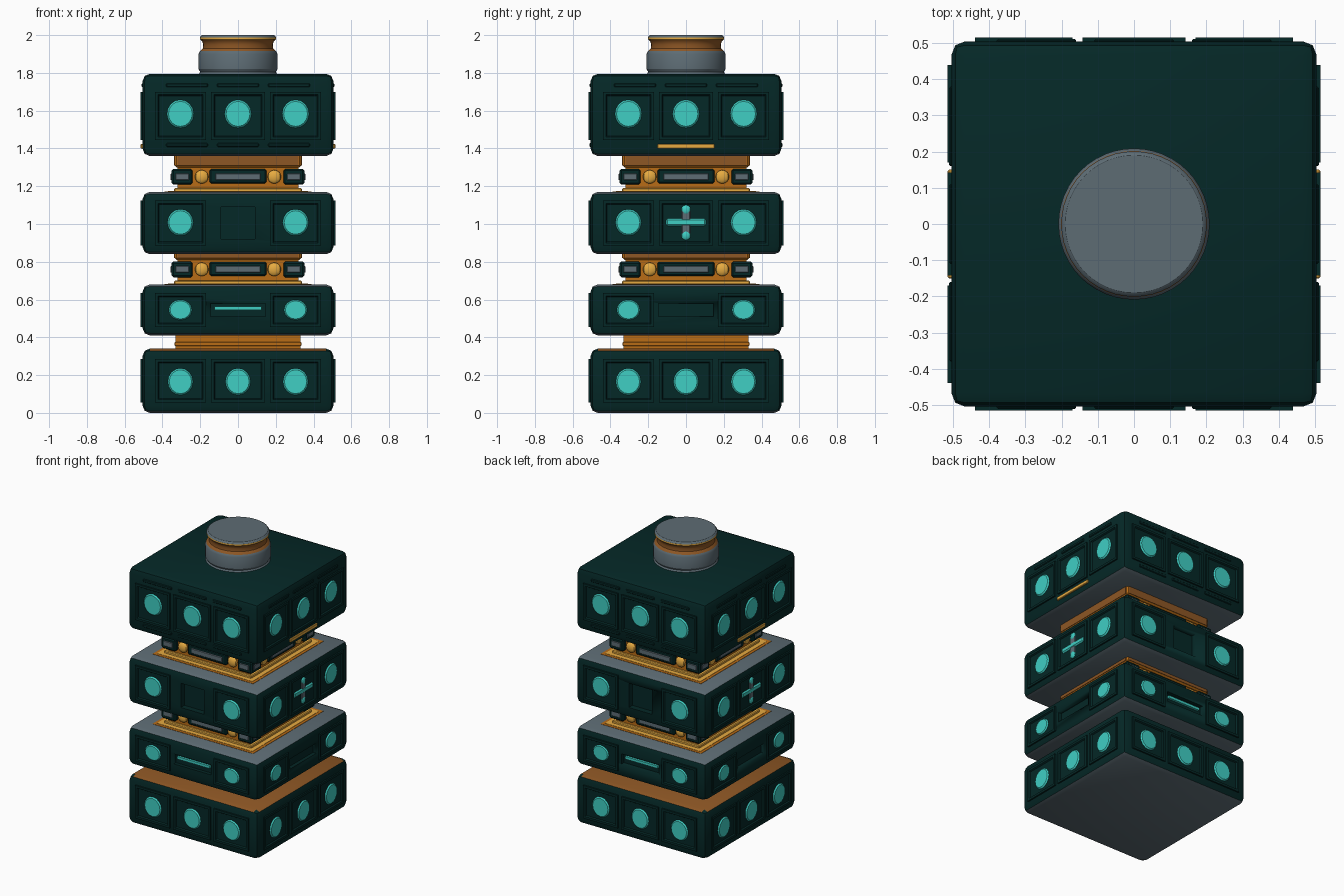
import bpy, bmesh, math
from mathutils import Matrix, Vector

if "Cube" in bpy.data.objects:
    bpy.data.objects.remove(bpy.data.objects["Cube"])


def mat(name, r, g, b):
    m = bpy.data.materials.new(name)
    m.diffuse_color = (r, g, b, 1)
    m.use_nodes = True
    m.node_tree.nodes["Principled BSDF"].inputs["Base Color"].default_value = m.diffuse_color
    return m


DARK = mat("dark_green", 0.0015, 0.021, 0.020)
TEAL = mat("teal", 0.05, 0.62, 0.55)
GREY = mat("slate_grey", 0.11, 0.15, 0.175)
BROWN = mat("brown", 0.27, 0.095, 0.018)
COPPER = mat("copper", 0.48, 0.15, 0.008)
GOLD = mat("gold", 0.90, 0.46, 0.06)


def finish(bm, name, mats, side=0, smooth=True):
    """Turn a bmesh into an object, rotated onto one of the four sides."""
    bmesh.ops.transform(bm, matrix=Matrix.Rotation(side * math.pi / 2, 4, 'Z'), verts=bm.verts)
    bmesh.ops.recalc_face_normals(bm, faces=bm.faces)
    me = bpy.data.meshes.new(name)
    bm.to_mesh(me)
    bm.free()
    ob = bpy.data.objects.new(name, me)
    bpy.context.collection.objects.link(ob)
    for m in mats:
        me.materials.append(m)
    if smooth:
        bpy.ops.object.select_all(action='DESELECT')
        ob.select_set(True)
        bpy.context.view_layer.objects.active = ob
        bpy.ops.object.shade_smooth_by_angle(angle=math.radians(30))
    return ob


def box_bm(x0, x1, y0, y1, z0, z1, bevel=0, seg=1):
    bm = bmesh.new()
    bmesh.ops.create_cube(bm, size=1)
    for v in bm.verts:
        v.co = Vector(((x0 + x1) / 2 + v.co.x * (x1 - x0), (y0 + y1) / 2 + v.co.y * (y1 - y0),
                       (z0 + z1) / 2 + v.co.z * (z1 - z0)))
    if bevel:
        bmesh.ops.bevel(bm, geom=bm.edges[:], offset=bevel, segments=seg, profile=0.5, affect='EDGES')
    return bm


def box(name, x0, x1, y0, y1, z0, z1, m, side=0, bevel=0):
    return finish(box_bm(x0, x1, y0, y1, z0, z1, bevel), name, [m], side)


def block(name, z0, z1, top, bottom, top_limit=0.9):
    """Big bevelled block with its top and underside coloured by direction."""
    bm = box_bm(-0.505, 0.505, -0.505, 0.505, z0, z1, 0.038, 2)
    bm.normal_update()
    for f in bm.faces:
        if f.normal.z > top_limit:
            f.material_index = 1
        elif f.normal.z < -0.8:
            f.material_index = 2
    return finish(bm, name, [DARK, top, bottom])


def cut(ob, x, z0, z1, depth, sides):
    """Recess a rectangle into the given sides."""
    for s in sides:
        c = box(ob.name + "_cutter", -x, x, -0.6, -0.505 + depth, z0, z1, DARK, s)
        c.hide_render = True
        md = ob.modifiers.new("recess", 'BOOLEAN')
        md.object, md.operation, md.solver = c, 'DIFFERENCE', 'EXACT'
        bpy.ops.object.select_all(action='DESELECT')
        bpy.context.view_layer.objects.active = ob
        ob.select_set(True)
        bpy.ops.object.modifier_apply(modifier=md.name)
        bpy.data.objects.remove(c)


def panel(name, x, w, z0, z1, side):
    """Raised plate with a sunken middle."""
    bm = box_bm(x - w / 2, x + w / 2, -0.515, -0.49, z0, z1)
    bm.normal_update()
    f = [f for f in bm.faces if f.normal.y < -0.9]
    bmesh.ops.inset_region(bm, faces=f, thickness=0.022)
    bmesh.ops.inset_region(bm, faces=f, thickness=0.008, depth=-0.009)
    finish(bm, name, [DARK], side)


def lamp(name, x, z, rx, rz, side):
    """Shallow domed round light."""
    bm = bmesh.new()
    bmesh.ops.create_cone(bm, cap_ends=True, segments=16, radius1=1, radius2=0.8, depth=1,
                          matrix=Matrix.Rotation(math.pi / 2, 4, 'X'))
    for v in bm.verts:
        v.co = Vector((x + v.co.x * rx, -0.506 + v.co.y * 0.016, z + v.co.z * rz))
    finish(bm, name, [TEAL], side)


def ball(name, x, y, z, r, m, side):
    bm = bmesh.new()
    bmesh.ops.create_uvsphere(bm, u_segments=12, v_segments=8, radius=r,
                              matrix=Matrix.Translation((x, y, z)) @ Matrix.Diagonal((1, 0.5, 1, 1)))
    finish(bm, name, [m], side)


# Four stacked blocks
base = block("base_block", 0.0, 0.34, BROWN, GREY)
lower = block("lower_block", 0.41, 0.68, GREY, GREY, 0.6)
middle = block("middle_block", 0.84, 1.17, GREY, GREY, 0.6)
upper = block("upper_block", 1.36, 1.795, DARK, GREY)
cut(lower, 0.145, 0.51, 0.58, 0.025, range(4))
cut(middle, 0.09, 0.92, 1.09, 0.04, (0, 2))

# Thin neck between base and lower block
box("low_neck", -0.33, 0.33, -0.33, 0.33, 0.33, 0.42, COPPER)
box("low_neck_rim", -0.336, 0.336, -0.336, 0.336, 0.355, 0.375, COPPER, bevel=0.003)

# Side panels and lights: z range, lamp height, lamp radii
ROWS = [("base", 0.055, 0.285, 0.165, 0.074, 0.079),
        ("lower", 0.455, 0.635, 0.545, 0.068, 0.060),
        ("middle", 0.885, 1.125, 1.008, 0.076, 0.078),
        ("upper", 1.445, 1.70, 1.583, 0.079, 0.083)]
for s in range(4):
    for n, z0, z1, zc, rx, rz in ROWS:
        for x in (-0.305, 0, 0.305):
            if x or n in ("base", "upper") or (n == "middle" and s % 2):
                panel(n + "_panel", x, 0.27 if x else 0.285, z0, z1, s)
            if x or n in ("base", "upper"):
                lamp(n + "_light", x, zc, rx, rz, s)
    # Trim strips above and below the upper panels
    for x in (-0.27, 0, 0.27):
        for z in (1.735, 1.418):
            if z > 1.5 or s % 2 == 0:
                box("trim_strip", x - 0.11, x + 0.11, -0.511, -0.49, z - 0.01, z + 0.01, DARK, s, 0.004)
    if s % 2:
        # Cross emblem and gold strip on left and right sides
        box("cross_bar", -0.105, 0.105, -0.514, -0.49, 0.99, 1.028, TEAL, s, 0.008)
        box("cross_post", -0.025, 0.025, -0.511, -0.49, 0.945, 1.075, GREY, s, 0.006)
        for z in (0.94, 1.075):
            ball("cross_tip", 0, -0.503, z, 0.026, TEAL, s)
        box("gold_strip", -0.15, 0.15, -0.515, -0.49, 1.400, 1.424, GOLD, s, 0.003)
    else:
        # Glowing slot line on front and back
        box("slot_line", -0.125, 0.125, -0.496, -0.47, 0.546, 0.564, TEAL, s)

# Two detailed necks
for n, z0, z1 in (("lower_neck", 0.68, 0.84), ("upper_neck", 1.17, 1.36)):
    zc = z0 + 0.08
    box(n + "_core", -0.32, 0.32, -0.32, 0.32, z0 - 0.01, z1 + 0.01, COPPER)
    box(n + "_copper_plate", -0.39, 0.39, -0.39, 0.39, z0 - 0.01, z0 + 0.002, COPPER)
    box(n + "_gold_plate", -0.37, 0.37, -0.37, 0.37, z0 - 0.01, z0 + 0.004, GOLD)
    box(n + "_gold_ring", -0.338, 0.338, -0.338, 0.338, z0 - 0.01, z0 + 0.02, GOLD, bevel=0.005)
    box(n + "_collar", -0.335, 0.335, -0.335, 0.335, zc + 0.05, z1 + 0.01, COPPER, bevel=0.01)
    for s in range(4):
        # Darker brown face on the collar
        box(n + "_collar_face", -0.32, 0.32, -0.338, -0.3, zc + 0.06, z1 + 0.005, BROWN, s)
        box(n + "_centre_plate", -0.15, 0.15, -0.345, -0.31, zc - 0.035, zc + 0.04, DARK, s, 0.008)
        box(n + "_grey_inset", -0.12, 0.12, -0.35, -0.31, zc - 0.018, zc + 0.018, GREY, s, 0.004)
        for sx in (-1, 1):
            a, b = sorted((sx * 0.24, sx * 0.352))
            box(n + "_corner_plate", a, b, -0.352, -0.24, zc - 0.042, zc + 0.042, DARK, s, 0.01)
            a, b = sorted((sx * 0.26, sx * 0.33))
            box(n + "_corner_inset", a, b, -0.357, -0.3, zc - 0.018, zc + 0.018, GREY, s, 0.003)
            ball(n + "_knob", sx * 0.192, -0.335, zc, 0.036, GOLD, s)

# Round cap turned from a profile; colour chosen by height
PROFILE = [(0.21, 1.79), (0.200, 1.805), (0.209, 1.82), (0.209, 1.90), (0.202, 1.915), (0.186, 1.93),
           (0.184, 1.95), (0.19, 1.968), (0.201, 1.978), (0.201, 1.988), (0.196, 1.996), (0.19, 2.0)]
bm = bmesh.new()
N = 48
rings = [[bm.verts.new((r * math.cos(2 * math.pi * i / N), r * math.sin(2 * math.pi * i / N), z))
          for i in range(N)] for r, z in PROFILE]
for k in range(len(rings) - 1):
    zm = (PROFILE[k][1] + PROFILE[k + 1][1]) / 2
    idx = 0 if zm < 1.915 else 1 if zm < 1.975 else 2 if zm < 1.985 else 0
    for i in range(N):
        j = (i + 1) % N
        bm.faces.new((rings[k][i], rings[k][j], rings[k + 1][j], rings[k + 1][i])).material_index = idx
bm.faces.new(rings[-1])
bm.faces.new(rings[0][::-1])
finish(bm, "round_cap", [GREY, BROWN, GOLD])
